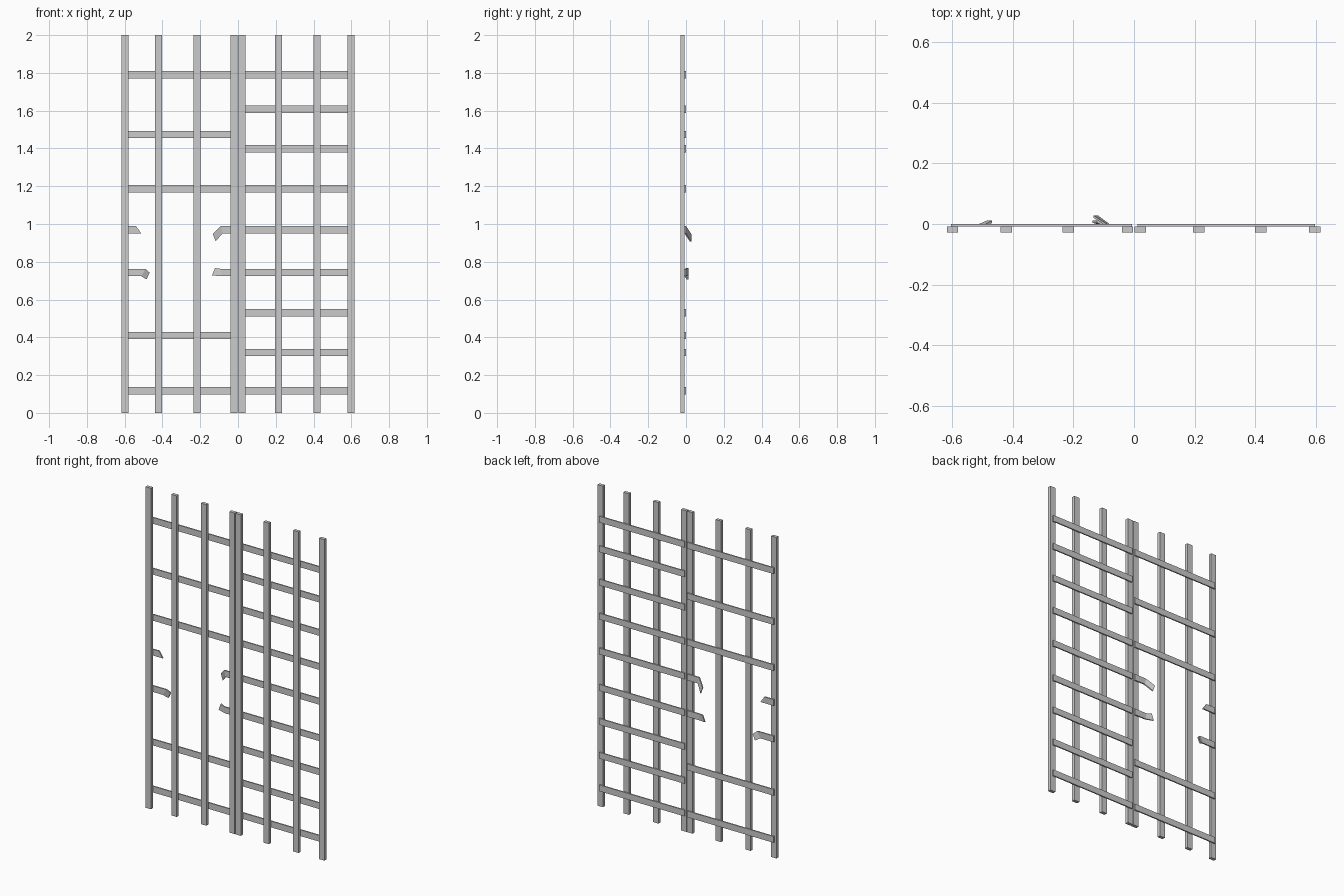
import bpy, bmesh

if "Cube" in bpy.data.objects:
    bpy.data.objects.remove(bpy.data.objects["Cube"])

POST_Y0, RAIL_Y0, RAIL_Y1 = -0.028, -0.008, 0.0
THICK = RAIL_Y1 - RAIL_Y0
HALF = 0.0195  # half the height of a rail


def loft(name, sections):
    """Closed flat-faced solid through a row of four-point sections."""
    bm = bmesh.new()
    rings = [[bm.verts.new(p) for p in s] for s in sections]
    for a, b in zip(rings, rings[1:]):
        for i in range(4):
            j = (i + 1) % 4
            bm.faces.new((a[i], a[j], b[j], b[i]))
    bm.faces.new(rings[0])
    bm.faces.new(rings[-1][::-1])
    bmesh.ops.recalc_face_normals(bm, faces=bm.faces)
    me = bpy.data.meshes.new(name)
    bm.to_mesh(me)
    bm.free()
    ob = bpy.data.objects.new(name, me)
    bpy.context.collection.objects.link(ob)
    return ob


def box(name, x0, x1, y0, y1, z0, z1):
    return loft(name, [[(x, y0, z0), (x, y1, z0), (x, y1, z1), (x, y0, z1)]
                       for x in (x0, x1)])


def bent_slat(name, stations):
    """Each station: top x, top z, bottom x, bottom z, front y."""
    return loft(name, [[(bx, y, bz), (bx, y + THICK, bz),
                        (tx, y + THICK, tz), (tx, y, tz)]
                       for tx, tz, bx, bz, y in stations])


# Upright posts
for x in (-0.599, -0.4215, -0.217, -0.0215, 0.0205, 0.2135, 0.4185, 0.597):
    box("upright_post", x - 0.0185, x + 0.0185, POST_Y0, RAIL_Y0, 0, 2)

# Whole rails of the left panel
for z in (0.117, 0.41, 1.187, 1.474, 1.791):
    box("left_rail", -0.604, -0.007, RAIL_Y0, RAIL_Y1, z - HALF, z + HALF)

# Whole rails of the right panel
for z in (0.117, 0.32, 0.531, 0.743, 0.97, 1.187, 1.399, 1.607, 1.791):
    box("right_rail", 0.012, 0.598, RAIL_Y0, RAIL_Y1, z - HALF, z + HALF)

# Broken rail stubs of the left panel
U0, U1 = 0.97 - HALF, 0.97 + HALF
L0, L1 = 0.743 - HALF, 0.743 + HALF
bent_slat("broken_rail_upper_outer", [
    (-0.604, U1, -0.604, U0, RAIL_Y0), (-0.54, U1, -0.513, U0, RAIL_Y0)])
bent_slat("broken_rail_lower_outer", [
    (-0.604, L1, -0.604, L0, RAIL_Y0), (-0.49, L1, -0.512, L0, RAIL_Y0),
    (-0.468, 0.743, -0.484, 0.707, 0.004)])
bent_slat("broken_rail_upper_inner", [
    (-0.007, U1, -0.007, U0, RAIL_Y0), (-0.09, U1, -0.081, U0, RAIL_Y0),
    (-0.133, 0.948, -0.119, 0.908, 0.02)])
bent_slat("broken_rail_lower_inner", [
    (-0.007, L1, -0.007, L0, RAIL_Y0), (-0.092, L1, -0.088, L0, RAIL_Y0),
    (-0.122, 0.767, -0.137, 0.728, 0.004)])
